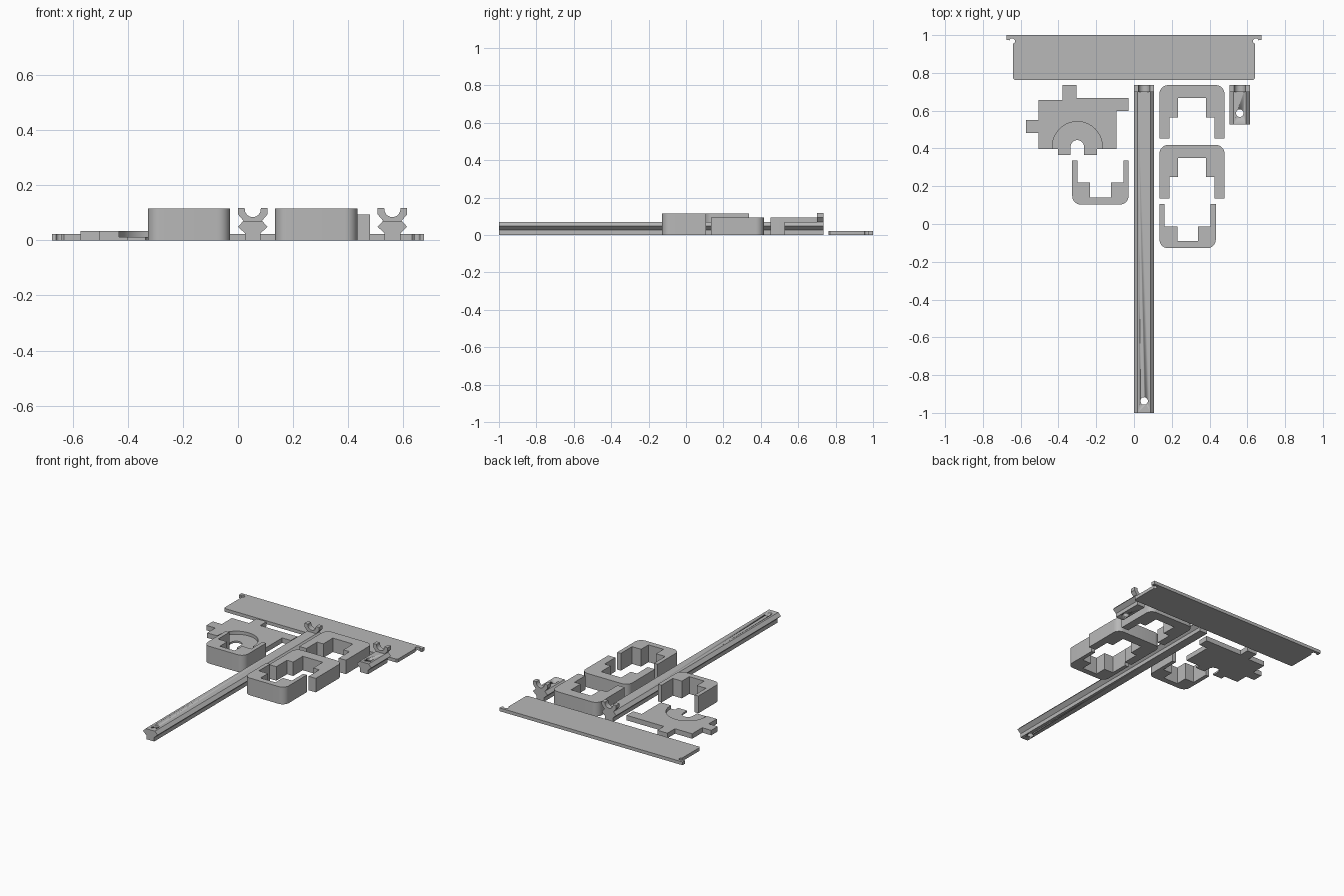
import bpy, bmesh, math
from mathutils import Vector

if "Cube" in bpy.data.objects:
    bpy.data.objects.remove(bpy.data.objects["Cube"])

grey = bpy.data.materials.new("plain_grey")
grey.diffuse_color = (0.48, 0.48, 0.48, 1)
grey.use_nodes = True
grey.node_tree.nodes["Principled BSDF"].inputs["Base Color"].default_value = grey.diffuse_color


def arc(cx, cy, r, a0, a1, n=8):
    """Points along a circular arc, angles in degrees."""
    return [(cx + r * math.cos(math.radians(a0 + (a1 - a0) * i / n)),
             cy + r * math.sin(math.radians(a0 + (a1 - a0) * i / n))) for i in range(n + 1)]


def prism(name, outline, lo, hi, axis='z'):
    """Extrude an outline: x/y outline along z, or x/z outline along y."""
    bm = bmesh.new()
    put = (lambda p: (p[0], p[1], lo)) if axis == 'z' else (lambda p: (p[0], lo, p[1]))
    face = bm.faces.new([bm.verts.new(put(p)) for p in outline])
    ext = bmesh.ops.extrude_face_region(bm, geom=[face])
    move = Vector((0, 0, hi - lo)) if axis == 'z' else Vector((0, hi - lo, 0))
    bmesh.ops.translate(bm, vec=move, verts=[g for g in ext['geom'] if isinstance(g, bmesh.types.BMVert)])
    bmesh.ops.recalc_face_normals(bm, faces=bm.faces)
    mesh = bpy.data.meshes.new(name)
    bm.to_mesh(mesh)
    bm.free()
    mesh.materials.append(grey)
    ob = bpy.data.objects.new(name, mesh)
    bpy.context.collection.objects.link(ob)
    bpy.ops.object.select_all(action='DESELECT')
    bpy.context.view_layer.objects.active = ob
    ob.select_set(True)
    bpy.ops.object.shade_smooth_by_angle(angle=math.radians(30))
    return ob


def drill(ob, x, y, r):
    """Cut a vertical round hole."""
    cutter = prism("hole_cutter", arc(x, y, r, 0, 345, 23), -0.1, 0.2)
    cutter.hide_render = True
    mod = ob.modifiers.new("hole", 'BOOLEAN')
    mod.operation, mod.solver, mod.object = 'DIFFERENCE', 'EXACT', cutter
    bpy.context.view_layer.objects.active = ob
    bpy.ops.object.modifier_apply(modifier=mod.name)
    bpy.data.objects.remove(cutter)


def mirrored(half, cx):
    """Complete a right-hand half outline about x = cx."""
    return [(cx + x, y) for x, y in half] + [(cx - x, y) for x, y in reversed(half)]


# Rails with an upright grooved cradle at the back end
def rail(name, cx, y0, hole_y):
    body = [(0.029, 0), (0.029, 0.026), (0.0535, 0.049), (0.034, 0.07)]
    ob = prism(name, mirrored(body, cx), y0, 0.735, 'y')
    drill(ob, cx, hole_y, 0.02)
    cradle = [(0.033, 0.066), (0.033, 0.07), (0.0535, 0.094), (0.0535, 0.117), (0.03, 0.117)]
    cradle += arc(0, 0.113, 0.029, 0, -80, 8)
    prism(name + "_cradle", mirrored(cradle, cx), 0.7, 0.735, 'y')


rail("long_rail", 0.0535, -1.0, -0.937)
rail("short_rail", 0.56, 0.527, 0.587)


# U-shaped brackets with a stepped opening; d = +1 opens to -y, -1 opens to +y
def bracket(name, cx, y_back, d, w, arm, inner, depth, step, wall, height):
    r = 0.045
    half = [(inner, -wall), (inner, -step), (w - arm, -step), (w - arm, -depth), (w, -depth)]
    half += arc(w - r, -r, r, 0, 90)
    right = [(cx + x, y_back + d * y) for x, y in half]
    left = [(cx - x, y_back + d * y) for x, y in reversed(half)]
    prism(name, right + left, 0, height)


for i, y in enumerate((0.735, 0.418)):
    bracket(f"wide_bracket_{i + 1}", 0.307, y, 1, 0.172, 0.053, 0.074, 0.283, 0.17, 0.069, 0.093)
for i, (x, y) in enumerate(((0.284, -0.128), (-0.178, 0.103))):
    bracket(f"narrow_bracket_{i + 1}", x, y, -1, 0.149, 0.027, 0.055, 0.234, 0.116, 0.038, 0.115)

# Long cover plate with hooked ends
hook = [(0.632, 0.763), (0.64, 0.771), (0.64, 0.953)]
hook += arc(0.645, 0.968, 0.015, 250, 15, 10)
hook += [(0.662, 0.973), (0.674, 0.973), (0.674, 1.0)]
prism("cover_plate", mirrored(hook, 0), 0, 0.022)

# Tabbed mounting plate with a round recess open to the front
cx, cy, R = -0.30, 0.41, 0.132
plate = [(-0.505, 0.397), (-0.505, 0.482), (-0.571, 0.482), (-0.571, 0.55), (-0.505, 0.55),
         (-0.505, 0.656), (-0.378, 0.656), (-0.378, 0.735), (-0.304, 0.735), (-0.304, 0.667),
         (-0.029, 0.667), (-0.029, 0.598), (-0.093, 0.598), (-0.093, 0.397)]
plate += [(cx + R, 0.397)] + arc(cx, cy, R, 0, 180, 32) + [(cx - R, 0.397)]
prism("mounting_plate", plate, 0, 0.033)

# Thin recess floor with two feet and a round-topped slot
floor = [(0.036, 0.365), (0.103, 0.365), (0.103, 0.397), (0.134, 0.397)]
floor = [(cx + x, y) for x, y in floor] + arc(cx, cy, 0.134, 0, 180, 32)
floor += [(cx - x, y) for x, y in ((0.134, 0.397), (0.103, 0.397), (0.103, 0.365), (0.036, 0.365))]
floor += arc(cx, 0.408, 0.036, 180, 0, 16)
prism("recess_floor", floor, 0, 0.012)
